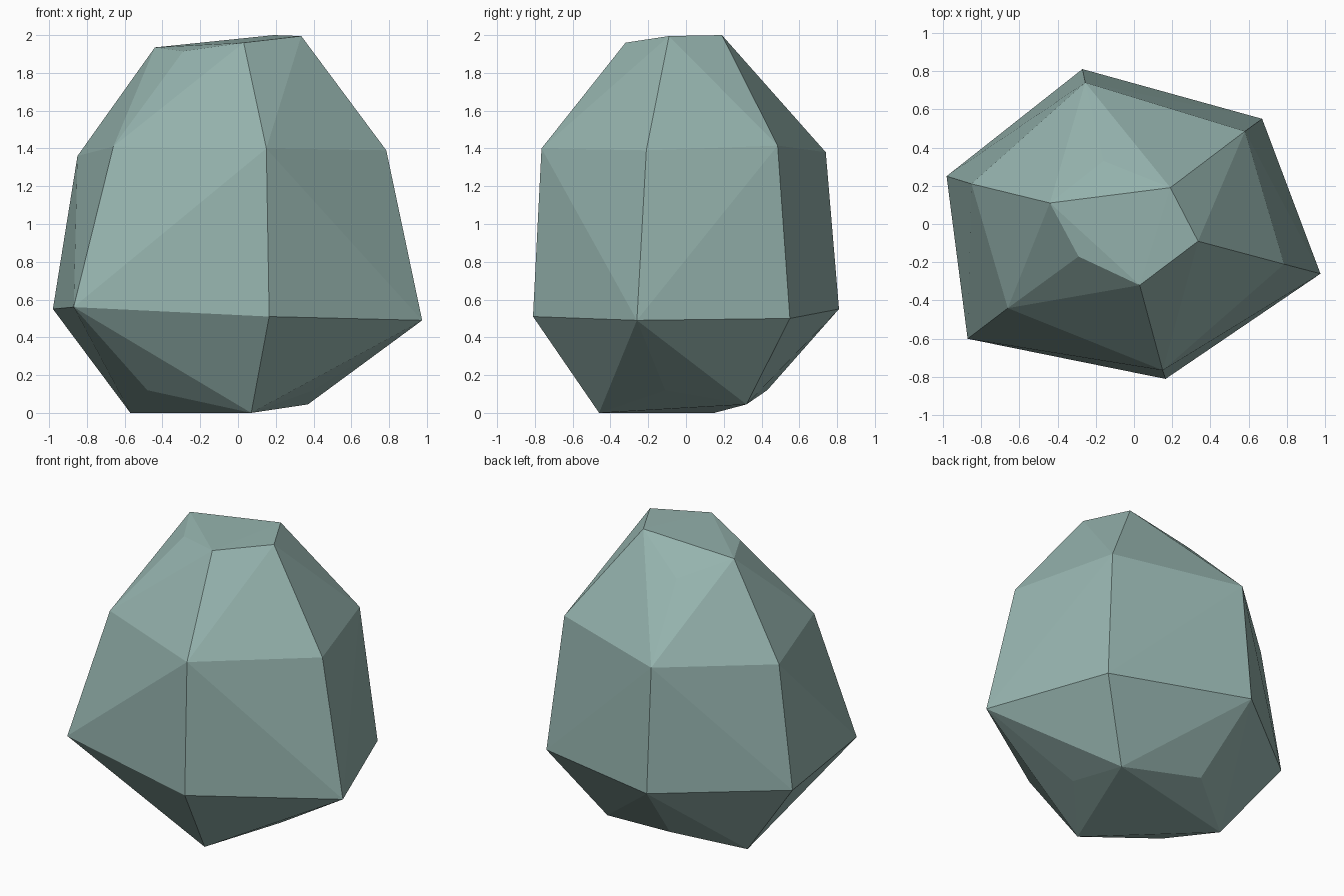
import bpy, bmesh

# Irregular six-sided rings, bottom to top, all starting from the left corner
RINGS = [
    # base
    [(-0.57, 0.15, 0.0), (-0.48, -0.30, 0.12), (0.07, -0.46, 0.0),
     (0.40, -0.11, 0.12), (0.37, 0.32, 0.045), (-0.18, 0.43, 0.12)],
    # widest girth
    [(-0.98, 0.25, 0.55), (-0.87, -0.60, 0.56), (0.165, -0.81, 0.51),
     (0.975, -0.26, 0.49), (0.67, 0.55, 0.50), (-0.27, 0.81, 0.55)],
    # shoulder
    [(-0.85, 0.21, 1.36), (-0.66, -0.44, 1.41), (0.15, -0.765, 1.40),
     (0.785, -0.21, 1.39), (0.58, 0.485, 1.415), (-0.255, 0.74, 1.38)],
    # crown
    [(-0.44, 0.11, 1.935), (-0.29, -0.17, 1.915), (0.03, -0.32, 1.96),
     (0.335, -0.09, 1.995), (0.19, 0.19, 2.0), (-0.16, 0.33, 1.805)],
]

# Faceted stone: a tight shell around the rings
bm = bmesh.new()
for ring in RINGS:
    for co in ring:
        bm.verts.new(co)
hull = bmesh.ops.convex_hull(bm, input=bm.verts[:])
inside = {g for g in hull["geom_interior"] + hull["geom_unused"]
          if isinstance(g, bmesh.types.BMVert)}
bmesh.ops.delete(bm, geom=list(inside), context='VERTS')
bmesh.ops.recalc_face_normals(bm, faces=bm.faces[:])

mesh = bpy.data.meshes.new("rock")
bm.to_mesh(mesh)
bm.free()
rock = bpy.data.objects.new("rock", mesh)
bpy.context.collection.objects.link(rock)

# Grey-green stone colour
stone = bpy.data.materials.new("grey_green_stone")
stone.diffuse_color = (0.30, 0.45, 0.42, 1.0)
mesh.materials.append(stone)
